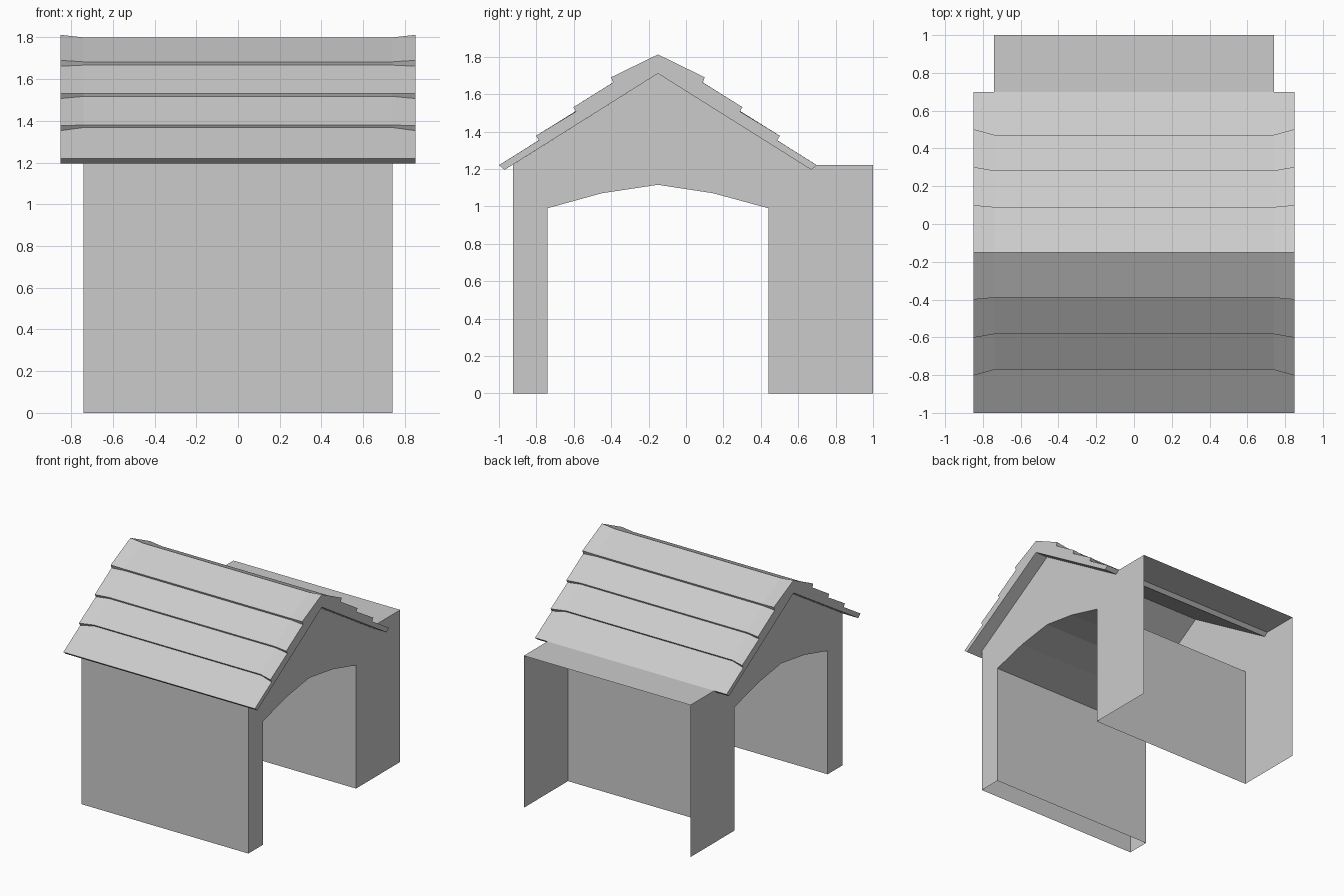
import bpy, bmesh

if "Cube" in bpy.data.objects:
    bpy.data.objects.remove(bpy.data.objects["Cube"])

RIDGE_Y = -0.15
WALL_X, ROOF_X = 0.74, 0.85


def finish(bm, name):
    bmesh.ops.recalc_face_normals(bm, faces=bm.faces[:])
    mesh = bpy.data.meshes.new(name)
    bm.to_mesh(mesh)
    bm.free()
    obj = bpy.data.objects.new(name, mesh)
    bpy.context.collection.objects.link(obj)
    return obj


def loft(name, stations, skip=(), cap=True):
    """Join matching (y, z) profiles placed along x, leaving skipped edges open."""
    bm = bmesh.new()
    rings = [[bm.verts.new((x, y, z)) for y, z in pts] for x, pts in stations]
    n = len(rings[0])
    for a, b in zip(rings, rings[1:]):
        for i in range(n):
            if i not in skip:
                j = (i + 1) % n
                bm.faces.new((a[i], a[j], b[j], b[i]))
    if cap:
        bm.faces.new(rings[0])
        bm.faces.new(rings[-1])
    return finish(bm, name)


# Hollow walls: gabled sides with an arched passage, open at back, base and under the roof
walls = [(1.0, 0), (1.0, 1.22), (0.632, 1.22), (RIDGE_Y, 1.71), (-0.925, 1.223),
         (-0.925, 0), (-0.74, 0), (-0.74, 0.99), (-0.45, 1.07), (RIDGE_Y, 1.115),
         (0.145, 1.07), (0.44, 0.99), (0.44, 0)]
loft("arched_walls", [(-WALL_X, walls), (WALL_X, walls)], skip=(0, 2, 3, 5, 12))


# Stepped roof: half profiles as (distance from ridge, z), mirrored about the ridge
def roof_profile(peak, half):
    right = [(RIDGE_Y + d, z) for d, z in half]
    left = [(RIDGE_Y - d, z) for d, z in reversed(half)]
    return left + [(RIDGE_Y, peak)] + right + [(RIDGE_Y, 1.71)]


eave = [(0.85, 1.22), (0.82, 1.195)]
middle = roof_profile(1.80, [(0.24, 1.683), (0.233, 1.667), (0.433, 1.53), (0.427, 1.517),
                             (0.622, 1.38), (0.614, 1.368)] + eave)
end = roof_profile(1.812, [(0.25, 1.69), (0.24, 1.662), (0.452, 1.53), (0.438, 1.507),
                           (0.652, 1.377), (0.637, 1.353)] + eave)
loft("shingle_roof", [(-ROOF_X, end), (-WALL_X, middle), (WALL_X, middle), (ROOF_X, end)])
